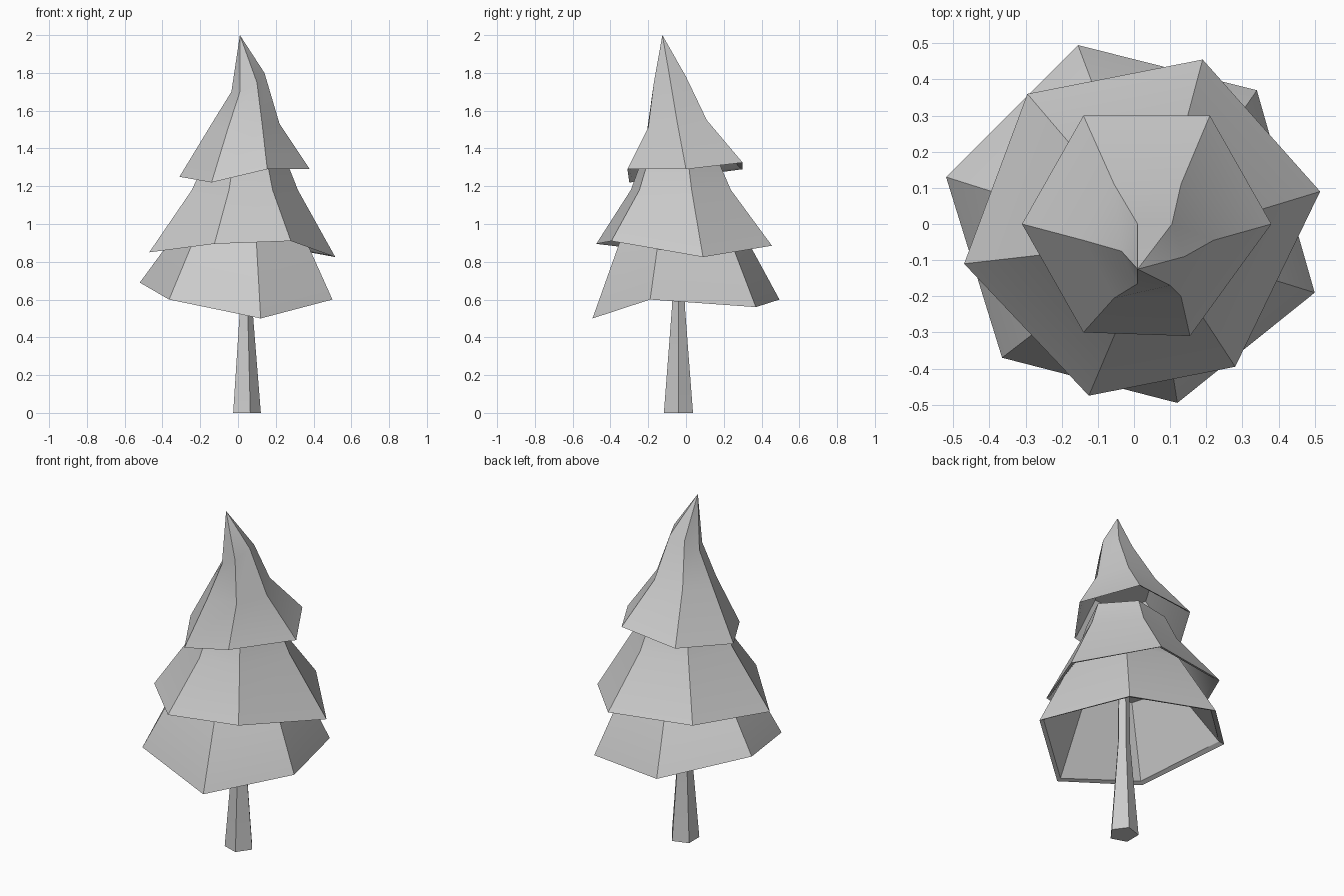
import bpy, bmesh, math
from mathutils import Vector

if "Cube" in bpy.data.objects:
    bpy.data.objects.remove(bpy.data.objects["Cube"])


def make_object(name, bm, angle=30):
    bmesh.ops.recalc_face_normals(bm, faces=bm.faces)
    mesh = bpy.data.meshes.new(name)
    bm.to_mesh(mesh)
    bm.free()
    ob = bpy.data.objects.new(name, mesh)
    bpy.context.collection.objects.link(ob)
    bpy.ops.object.select_all(action='DESELECT')
    bpy.context.view_layer.objects.active = ob
    ob.select_set(True)
    bpy.ops.object.shade_smooth_by_angle(angle=math.radians(angle))


def shrink(ring, k, centre, z=None, dz=0.0):
    """Scale a ring towards a centre in plan, at a fixed or shifted height."""
    return [(centre[0] + (x - centre[0]) * k, centre[1] + (y - centre[1]) * k,
             h + dz if z is None else z) for x, y, h in ring]


def loft(name, rings, apex=None):
    """Skin the rings in order; close the start, and the end with cap or apex."""
    bm = bmesh.new()
    loops = [[bm.verts.new(p) for p in r] for r in rings]
    n = len(loops[0])
    for a, b in zip(loops, loops[1:]):
        for i in range(n):
            j = (i + 1) % n
            bm.faces.new((a[i], a[j], b[j], b[i]))
    bm.faces.new(loops[0][::-1])
    if apex:
        tip = bm.verts.new(apex)
        for i in range(n):
            bm.faces.new((loops[-1][i], loops[-1][(i + 1) % n], tip))
    else:
        bm.faces.new(loops[-1])
    make_object(name, bm)


def tier(name, rings, centre, apex=None):
    """Hollow skirt: inner ceiling, thin lip, then the outer rings."""
    ceiling = shrink(rings[1], 0.88, centre, dz=-0.03)
    lip = shrink(rings[0], 0.95, centre, dz=0.01)
    loft(name, [ceiling, lip] + rings, apex)


# Bottom tier
rim = [(-0.155, 0.495, 0.60), (-0.52, 0.13, 0.69), (-0.365, -0.37, 0.60),
       (0.12, -0.495, 0.50), (0.50, -0.19, 0.60), (0.34, 0.37, 0.56)]
c = (0.05, -0.05)
tier("bottom_branches", [rim, shrink(rim, 0.60, c, 1.0), shrink(rim, 0.45, c, 1.08)], c)

# Middle tier
rim = [(0.19, 0.455, 0.885), (-0.295, 0.36, 0.90), (-0.47, -0.11, 0.85),
       (-0.125, -0.475, 0.895), (0.28, -0.395, 0.91), (0.515, 0.09, 0.825)]
c = (0.055, -0.05)
tier("middle_branches", [rim, shrink(rim, 0.57, c, 1.18), shrink(rim, 0.45, c, 1.32)], c)

# Top tier with a bent tip
rim = [(0.21, 0.30, 1.325), (-0.14, 0.30, 1.29), (-0.31, 0.0, 1.25),
       (-0.14, -0.30, 1.22), (0.155, -0.31, 1.29), (0.38, 0.0, 1.29)]
shoulder = [(0.13, 0.11, 1.55), (-0.055, 0.11, 1.55), (-0.14, -0.045, 1.53),
            (-0.055, -0.205, 1.50), (0.13, -0.20, 1.51), (0.22, -0.045, 1.53)]
neck = [(0.105, 0.0, 1.78), (0.01, 0.0, 1.77), (-0.035, -0.075, 1.70),
        (0.01, -0.165, 1.70), (0.10, -0.17, 1.75), (0.14, -0.09, 1.80)]
tier("top_branches", [rim, shoulder, neck], (0.04, -0.04), (0.01, -0.125, 2.0))

# Five-sided tapered trunk
def pentagon(r, z):
    return [(0.04 + r * math.cos(i * math.tau / 5),
             -0.04 + r * math.sin(i * math.tau / 5), z) for i in range(5)]

loft("trunk", [pentagon(0.081, 0.0), pentagon(0.036, 0.56), pentagon(0.03, 1.0)])
